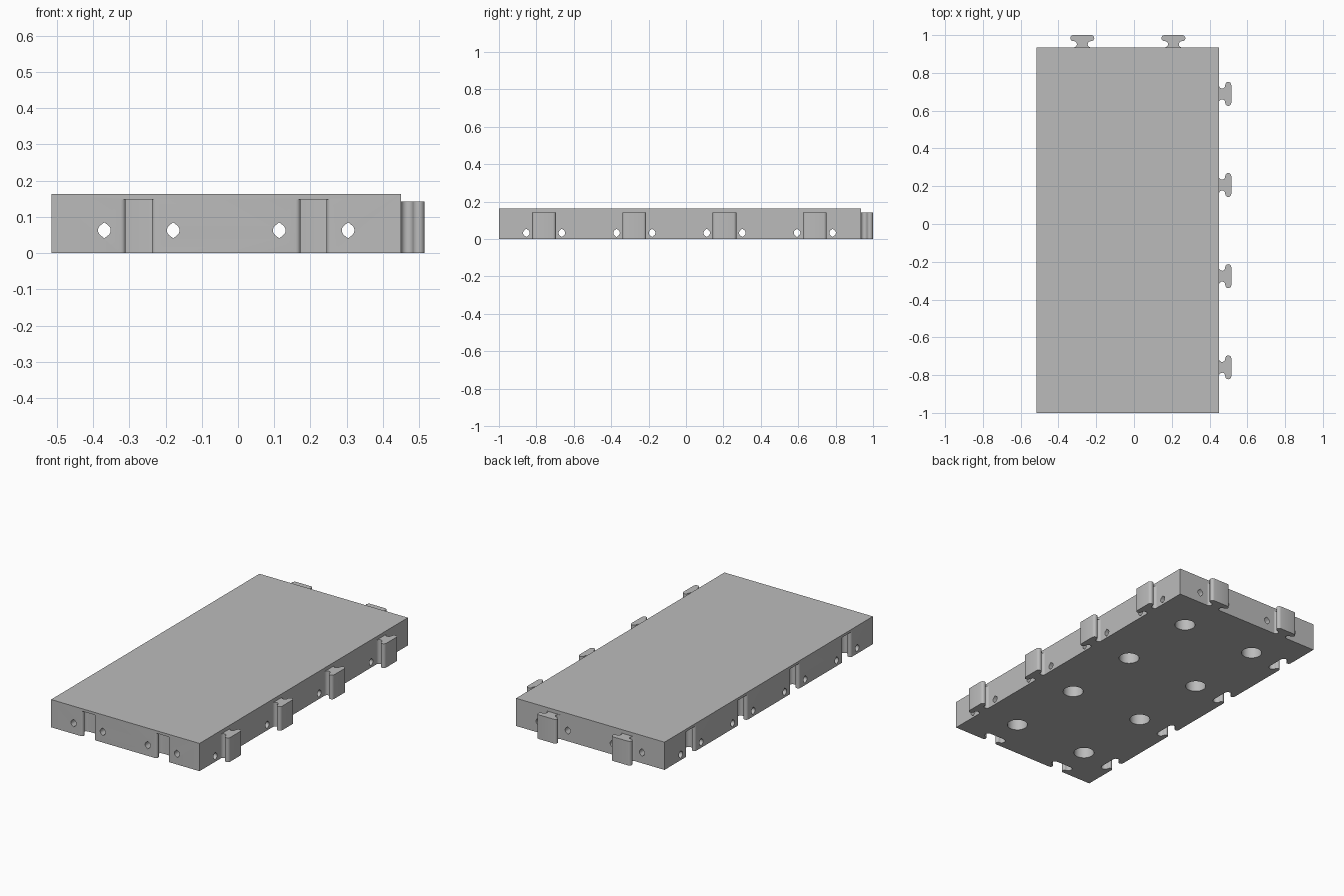
import bpy, bmesh
from math import cos, sin, pi, radians
from mathutils import Matrix, Vector

cube = bpy.data.objects.get("Cube")
if cube:
    bpy.data.objects.remove(cube)

# Main dimensions
LEFT, RIGHT, FRONT, BACK, TOP = -0.515, 0.45, -1.0, 0.935, 0.163
PITCH = (RIGHT - LEFT) / 2
COLS = [LEFT + PITCH * (i + 0.5) for i in range(2)]
ROWS = [FRONT + PITCH * (i + 0.5) for i in range(4)]

grey = bpy.data.materials.new("plain grey")
grey.use_nodes = True
colour = (0.5, 0.5, 0.5, 1)
grey.diffuse_color = colour
grey.node_tree.nodes["Principled BSDF"].inputs["Base Color"].default_value = colour


def arc(cu, cv, r, start, end, steps=8):
    angles = [radians(start + (end - start) * i / steps) for i in range(steps + 1)]
    return [(cu + r * cos(a), cv + r * sin(a)) for a in angles]


def mirrored(half):
    """Close a half outline by mirroring it across u = 0."""
    return half + [(-u, v) for u, v in reversed(half)]


def add_prism(bm, outline, height, matrix):
    """Extrude an outline along local z and place it."""
    low = [bm.verts.new(matrix @ Vector((u, v, 0))) for u, v in outline]
    high = [bm.verts.new(matrix @ Vector((u, v, height))) for u, v in outline]
    bm.faces.new(low[::-1])
    bm.faces.new(high)
    n = len(outline)
    for i in range(n):
        j = (i + 1) % n
        bm.faces.new((low[i], low[j], high[j], high[i]))


def make_object(name, prisms):
    bm = bmesh.new()
    for prism in prisms:
        add_prism(bm, *prism)
    bmesh.ops.recalc_face_normals(bm, faces=bm.faces)
    mesh = bpy.data.meshes.new(name)
    bm.to_mesh(mesh)
    bm.free()
    mesh.materials.append(grey)
    obj = bpy.data.objects.new(name, mesh)
    bpy.context.collection.objects.link(obj)
    return obj


def smooth(obj):
    bpy.ops.object.select_all(action='DESELECT')
    obj.select_set(True)
    bpy.context.view_layer.objects.active = obj
    bpy.ops.object.shade_smooth_by_angle(angle=radians(35))


def place(x, y, z=0, turn=0):
    return Matrix.Translation((x, y, z)) @ Matrix.Rotation(radians(turn), 4, 'Z')


# Interlocking outlines: u runs along the wall, v away from it
tab = mirrored(arc(0.045, 0.0165, 0.0165, 270, 90) + arc(0.0475, 0.049, 0.016, -90, 90))
socket = mirrored([(0.0495, -0.02)] + arc(0.0495, 0.0135, 0.0135, 270, 90)
                  + arc(0.0475, 0.0485, 0.0215, -90, 90))

# Slab
slab = [(LEFT, FRONT), (RIGHT, FRONT), (RIGHT, BACK), (LEFT, BACK)]
plate = make_object("base_plate", [(slab, TOP, Matrix())])

# Sockets along the front and right-hand walls
sockets = make_object("socket_cutter", [
    (socket, 0.198, place(x, FRONT, -0.05)) for x in COLS] + [
    (socket, 0.198, place(LEFT, y, -0.05, -90)) for y in ROWS])

# Blind round holes underneath
magnet = arc(0, 0, 0.056, 0, 348.75, 31)
round_holes = make_object("round_hole_cutter", [
    (magnet, 0.15, place(x, y, -0.05)) for x in COLS for y in ROWS])

# Narrow bores, pointed above and below, running through the whole slab
half_bore = [(0, 0.022)] + arc(0, 0, 0.0175, 50, -50, 6) + [(0, -0.022)]
bore = half_bore + [(-u, v) for u, v in half_bore[-2:0:-1]]
along_y = Matrix.Rotation(pi / 2, 4, 'X')
long_bores = make_object("long_bore_cutter", [
    (bore, 2.2, place(x + side, 1.1, 0.063) @ along_y)
    for x in COLS for side in (-0.095, 0.095)])
cross_bores = make_object("cross_bore_cutter", [
    (bore, 1.4, place(-0.7, y + side, 0.033, 90) @ along_y)
    for y in ROWS for side in (-0.095, 0.095)])

# Cut the slab and discard the cutters
cutters = (sockets, round_holes, long_bores, cross_bores)
for cutter in cutters:
    cutter.hide_render = True
    cut = plate.modifiers.new(cutter.name, 'BOOLEAN')
    cut.operation = 'DIFFERENCE'
    cut.solver = 'EXACT'
    cut.object = cutter
bpy.context.view_layer.update()
graph = bpy.context.evaluated_depsgraph_get()
result = bpy.data.meshes.new_from_object(plate.evaluated_get(graph))
plate.modifiers.clear()
plate.data = result
for cutter in cutters:
    bpy.data.objects.remove(cutter)
smooth(plate)

# Tabs along the back and left-hand walls
TAB_HEIGHT = 0.142
for i, x in enumerate(COLS):
    smooth(make_object(f"back_tab_{i + 1}", [(tab, TAB_HEIGHT, place(x, BACK))]))
for i, y in enumerate(ROWS):
    smooth(make_object(f"left_tab_{i + 1}", [(tab, TAB_HEIGHT, place(RIGHT, y, 0, -90))]))
